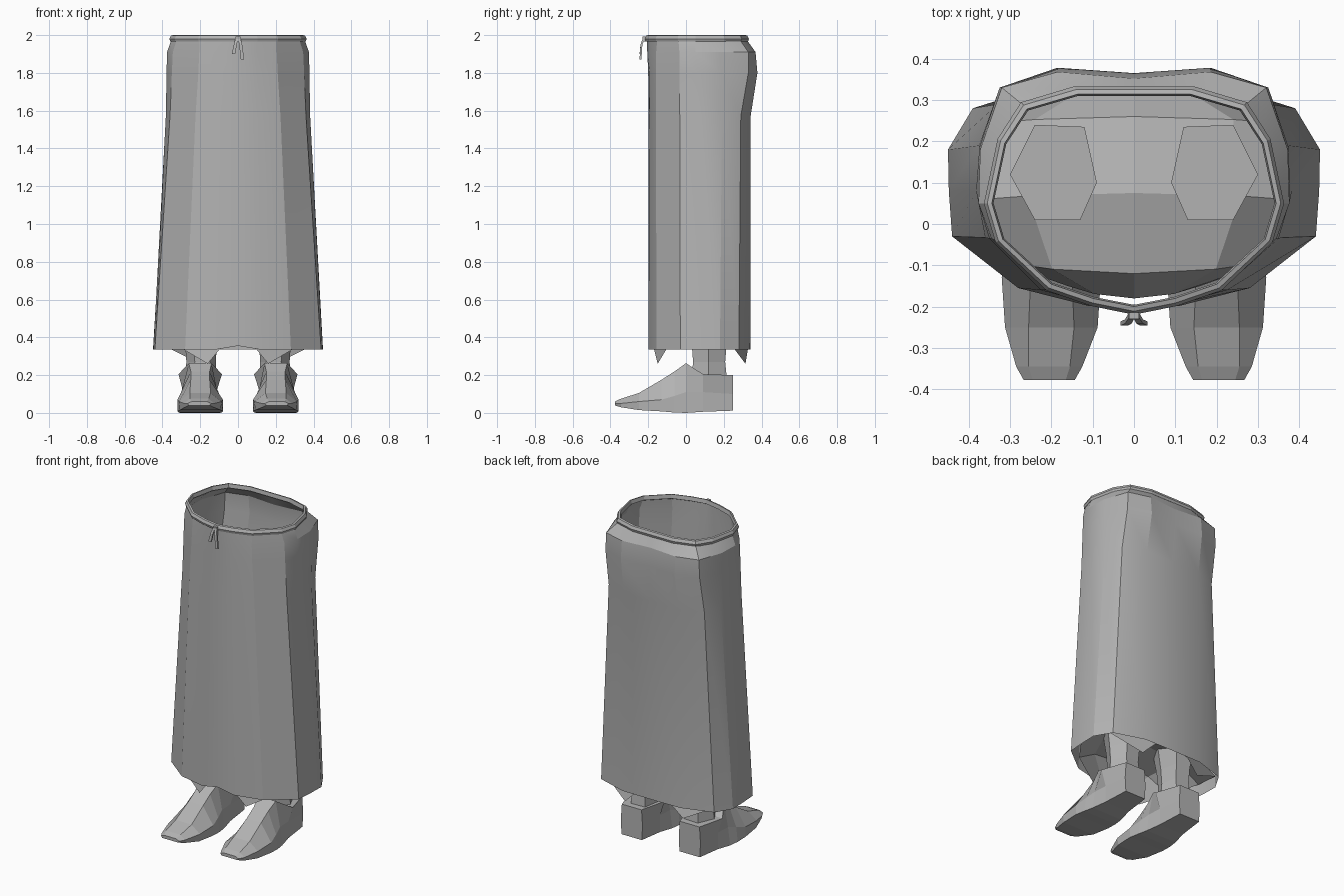
import bpy, bmesh, math

if "Cube" in bpy.data.objects:
    bpy.data.objects.remove(bpy.data.objects["Cube"])

cloth = bpy.data.materials.new("plain grey")
cloth.diffuse_color = (0.45, 0.45, 0.45, 1)
cloth.use_nodes = True
cloth.node_tree.nodes["Principled BSDF"].inputs["Base Color"].default_value = cloth.diffuse_color


def make(name, rings, close_ring=True, loop=False, cap0=False, cap1=False, angle=None):
    """Skin a list of equal-length point rings into one object."""
    bm = bmesh.new()
    vs = [[bm.verts.new(p) for p in r] for r in rings]
    n, m = len(rings), len(rings[0])
    for i in range(n if loop else n - 1):
        for j in range(m if close_ring else m - 1):
            a, b = vs[i], vs[(i + 1) % n]
            k = (j + 1) % m
            bm.faces.new((a[j], a[k], b[k], b[j]))
    if cap0:
        bm.faces.new(vs[0][::-1])
    if cap1:
        bm.faces.new(vs[-1])
    bmesh.ops.recalc_face_normals(bm, faces=bm.faces)
    me = bpy.data.meshes.new(name)
    bm.to_mesh(me)
    bm.free()
    me.materials.append(cloth)
    ob = bpy.data.objects.new(name, me)
    bpy.context.collection.objects.link(ob)
    if angle:
        bpy.ops.object.select_all(action='DESELECT')
        bpy.context.view_layer.objects.active = ob
        ob.select_set(True)
        bpy.ops.object.shade_smooth_by_angle(angle=math.radians(angle))
    return ob


def full(half):
    """Mirror a half outline (front centre to back centre) across x."""
    return half + [(-x, y) for x, y in half[-2:0:-1]]


def ring(half, z, bump=0.0):
    return [(x, y, z + bump * max(0, 1 - abs(x) / 0.12) * (y < 0)) for x, y in full(half)]


# Skirt: half outlines from waist to hem
waist = [(0, -.208), (.1, -.188), (.205, -.152), (.325, -.04), (.352, .05), (.32, .2), (.265, .285), (.14, .322), (0, .322)]
hips = [(0, -.205), (.1, -.19), (.205, -.158), (.345, -.035), (.376, .05), (.372, .18), (.32, .33), (.185, .368), (0, .352)]
seat = [(0, -.2), (.1, -.192), (.21, -.16), (.35, -.035), (.378, .06), (.374, .185), (.325, .33), (.185, .378), (0, .365)]
thigh = [(0, -.198), (.1, -.194), (.225, -.16), (.36, -.033), (.382, .08), (.375, .19), (.33, .29), (.19, .342), (0, .338)]
hem = [(0, -.195), (.11, -.198), (.28, -.155), (.44, -.03), (.448, .08), (.45, .18), (.39, .28), (.2, .34), (0, .342)]
make("skirt", [ring(waist, 1.975), ring(hips, 1.91), ring(seat, 1.8),
               ring(thigh, 1.57), ring(hem, .335, .02)], angle=20)

# Waistband: small rounded strip swept around the waist outline
def grown(d, z):
    return [(x * (1 + d / .35), .06 + (y - .06) * (1 + d / .26), z) for x, y in full(waist)]


make("waistband", [grown(-.012, 1.975), grown(-.008, 2.0), grown(.003, 1.997),
                   grown(.011, 1.98), grown(.006, 1.965)], loop=True)

# Waist tie: knot and two hanging ends
def box_ring(x, y, z, w, d):
    return [(x - w, y - d, z), (x + w, y - d, z), (x + w, y + d, z), (x - w, y + d, z)]


make("tie_knot", [box_ring(0, -.222, 1.965, .012, .008), box_ring(0, -.222, 1.992, .012, .008)],
     cap0=True, cap1=True)
for name, s, z in (("left", -1, 1.9), ("right", 1, 1.87)):
    make("tie_end_" + name, [box_ring(s * .006, -.222, 1.985, .007, .006),
                             box_ring(s * .014, -.236, 1.95, .008, .005),
                             box_ring(s * .024, -.241, z, .009, .005)], cap0=True, cap1=True)

# Lining: shallow dome closing the skirt above the hem
rows = [(-.18, .36, .16), (-.12, .46, .33), (.075, .5, .43), (.26, .46, .40), (.335, .36, .2)]
make("lining", [[(w * t, y + (.03 * t * t if y < 0 else -.02 * t * t), z - .1 * abs(t) ** 3)
                 for t in (-1, -.6, 0, .6, 1)] for y, z, w in rows], close_ring=False)

# Shoe sections: y, centre x, then (half width, z) for sole, side and top
shoe = [(-.377, .205, (.055, .04), (.062, .05), (.04, .06)),
        (-.345, .205, (.075, .03), (.08, .05), (.05, .075)),
        (-.25, .2, (.108, .015), (.112, .06), (.055, .105)),
        (-.13, .2, (.12, .008), (.12, .07), (.05, .175)),
        (-.06, .2, (.115, .002), (.105, .09), (.05, .22)),
        (0, .2, (.105, 0), (.09, .11), (.06, .263)),
        (.09, .2, (.085, .006), (.085, .11), (.115, .205)),
        (.25, .2, (.07, .012), (.075, .1), (.068, .2))]
calf = [(.09, .10), (.12, .235), (.24, .24), (.30, .12), (.24, .01), (.13, .01)]


def calf_ring(s, z, k):
    return [(s * (.197 + (x - .197) * k), .115 + (y - .115) * k, z) for x, y in calf]


for name, s in (("left", -1), ("right", 1)):
    rings = []
    for y, cx, a, b, c in shoe:
        pts = [(-a[0], a[1]), (a[0], a[1]), (b[0], b[1]), (c[0], c[1]), (-c[0], c[1]), (-b[0], b[1])]
        rings.append([(s * (cx + x), y, z) for x, z in pts])
    make("shoe_" + name, rings, cap0=True, cap1=True)
    # Lower leg, narrow at the ankle
    make("leg_" + name, [calf_ring(s, .17, .82), calf_ring(s, .27, .74), calf_ring(s, .36, .8),
                         calf_ring(s, .51, 1)], cap0=True, cap1=True)
